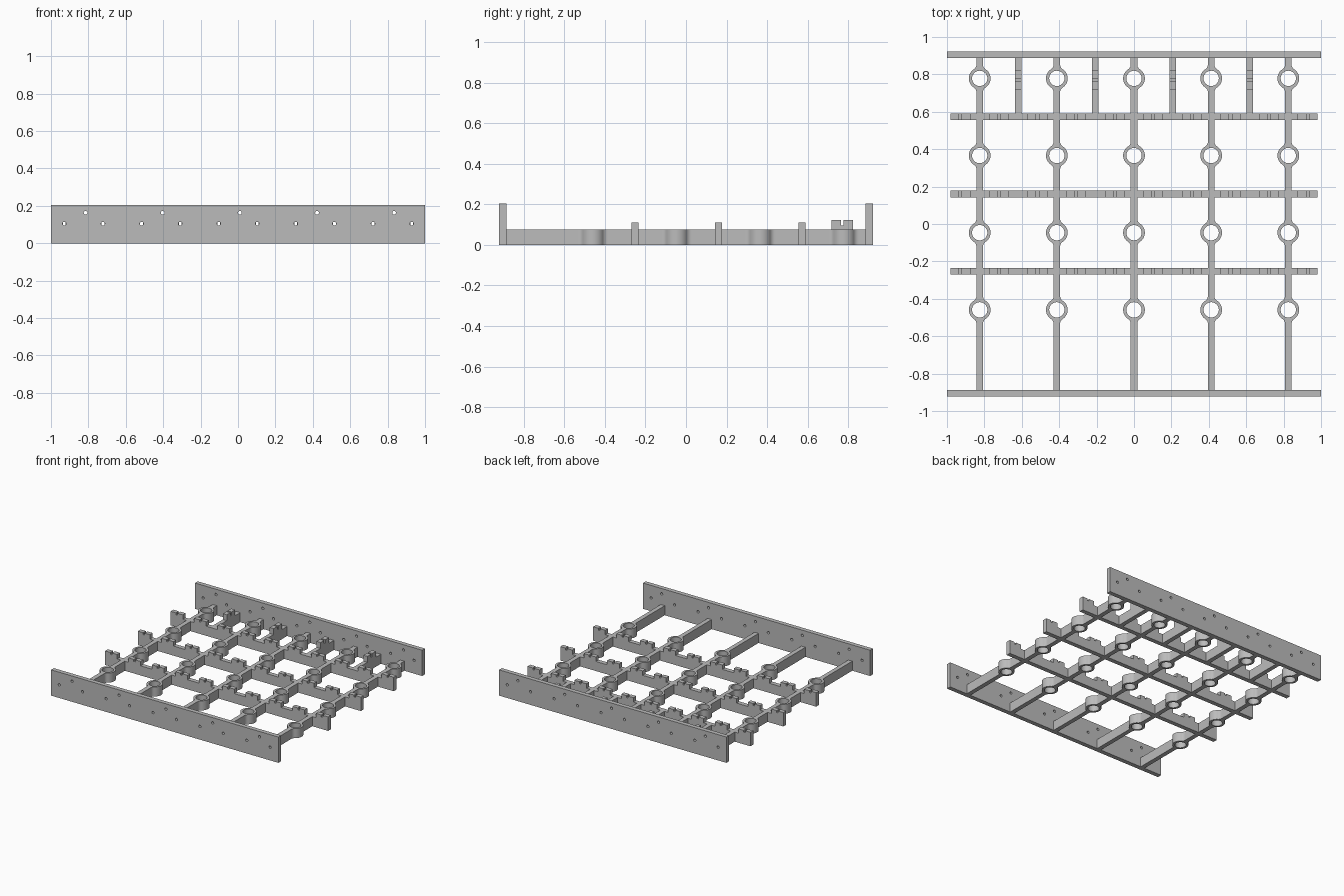
import bpy, bmesh
from math import sin, cos, pi, sqrt, atan2
from mathutils import Matrix

cube = bpy.data.objects.get("Cube")
if cube:
    bpy.data.objects.remove(cube, do_unlink=True)

grey = bpy.data.materials.new("plain grey")
grey.use_nodes = True
grey.diffuse_color = (0.5, 0.5, 0.5, 1)
grey.node_tree.nodes["Principled BSDF"].inputs["Base Color"].default_value = (0.5, 0.5, 0.5, 1)

UPRIGHT_X = Matrix.Rotation(pi / 2, 4, 'X')                   # profile stands along x
UPRIGHT_Y = Matrix.Rotation(pi / 2, 4, 'Z') @ UPRIGHT_X       # profile stands along y
FLAT = Matrix.Identity(4)

PITCH = 0.4125        # spacing of the long bars and rings
HALF = 0.0175         # half thickness of every bar
BAR_TOP = 0.076


def prism(name, loops, thickness, turn, place):
    """Extrude closed outlines (first is outer, rest are holes) into a solid."""
    curve = bpy.data.curves.new(name, 'CURVE')
    curve.dimensions = '2D'
    curve.fill_mode = 'BOTH'
    curve.extrude = thickness / 2
    for loop in loops:
        spline = curve.splines.new('POLY')
        spline.points.add(len(loop) - 1)
        for point, (u, v) in zip(spline.points, loop):
            point.co = (u, v, 0, 1)
        spline.use_cyclic_u = True
    temp = bpy.data.objects.new(name + " outline", curve)
    bpy.context.collection.objects.link(temp)
    graph = bpy.context.evaluated_depsgraph_get()
    mesh = bpy.data.meshes.new_from_object(temp.evaluated_get(graph))
    bpy.data.objects.remove(temp, do_unlink=True)
    bm = bmesh.new()
    bm.from_mesh(mesh)
    bmesh.ops.remove_doubles(bm, verts=bm.verts, dist=0.0001)
    bmesh.ops.recalc_face_normals(bm, faces=bm.faces)
    bm.to_mesh(mesh)
    bm.free()
    mesh.name = name
    mesh.materials.clear()
    mesh.materials.append(grey)
    obj = bpy.data.objects.new(name, mesh)
    obj.matrix_world = Matrix.Translation(place) @ turn
    bpy.context.collection.objects.link(obj)
    bpy.ops.object.select_all(action='DESELECT')
    obj.select_set(True)
    bpy.context.view_layer.objects.active = obj
    bpy.ops.object.shade_smooth_by_angle(angle=pi / 6)
    return obj


def arc(cx, cy, r, start, end, steps):
    return [(cx + r * cos(start + (end - start) * i / steps),
             cy + r * sin(start + (end - start) * i / steps)) for i in range(steps + 1)]


def circle(cx, cy, r, steps):
    return arc(cx, cy, r, 0, 2 * pi, steps)[:-1]


def toothed(start, end, centres, top):
    """Side outline of a bar with slotted blocks on its upper edge."""
    pts = [(end, 0), (start, 0)]
    block, slot, slot_floor = 0.053, 0.007, 0.096
    for c in centres:
        pts += [(c - block, BAR_TOP), (c - block, top), (c - slot, top), (c - slot, slot_floor),
                (c + slot, slot_floor), (c + slot, top), (c + block, top), (c + block, BAR_TOP)]
    pts.append((end, BAR_TOP))
    if abs(pts[2][0] - start) > 0.001:
        pts.insert(2, (start, BAR_TOP))
    else:
        pts.pop(2)
    if abs(pts[-2][0] - end) < 0.001:
        pts = pts[:-2]
    return pts


# End plates with two rows of rod holes
low_holes = [(i - 4.5) * PITCH / 2 for i in range(10)]
high_holes = [i * PITCH + 0.01 for i in range(-2, 3)]
plate = [[(-1, 0), (1, 0), (1, 0.205), (-1, 0.205)]]
plate += [circle(x, 0.105, 0.01, 16) for x in low_holes]
plate += [circle(x, 0.163, 0.01, 16) for x in high_holes]
for name, y in (("front_plate", -0.904), ("back_plate", 0.904)):
    prism(name, plate, 0.035, UPRIGHT_X, (0, y, 0))

# Long bars with filleted rings along them
RING, BORE, FILLET = 0.058, 0.041, 0.03
rings = [-0.459 + i * PITCH for i in range(4)]
rise = sqrt((RING + FILLET) ** 2 - (HALF + FILLET) ** 2)
lean = atan2(rise, HALF + FILLET)
right_side = [(HALF, -0.89)]
for y in rings:
    right_side += arc(HALF + FILLET, y - rise, FILLET, pi, pi - lean, 6)
    right_side += arc(0, y, RING, -lean, lean, 20)[1:-1]
    right_side += arc(HALF + FILLET, y + rise, FILLET, pi + lean, pi, 6)
right_side.append((HALF, 0.89))
bar = [right_side + [(-x, y) for x, y in reversed(right_side)]]
bar += [circle(0, y, BORE, 32) for y in rings]
for i in range(-2, 3):
    prism("ring_bar", bar, BAR_TOP, FLAT, (i * PITCH, 0, BAR_TOP / 2))

# Cross bars with slotted blocks
reach = low_holes[-1] + 0.053
for i in range(3):
    prism("cross_bar", [toothed(-reach, reach, low_holes, 0.111)], 2 * HALF,
          UPRIGHT_X, (0, -0.252 + i * PITCH, 0))

# Short fins between the last cross bar and the back plate
for i in range(4):
    prism("rear_fin", [toothed(0.575, 0.89, [0.771], 0.123)], 2 * HALF,
          UPRIGHT_Y, ((i - 1.5) * PITCH, 0, 0))
